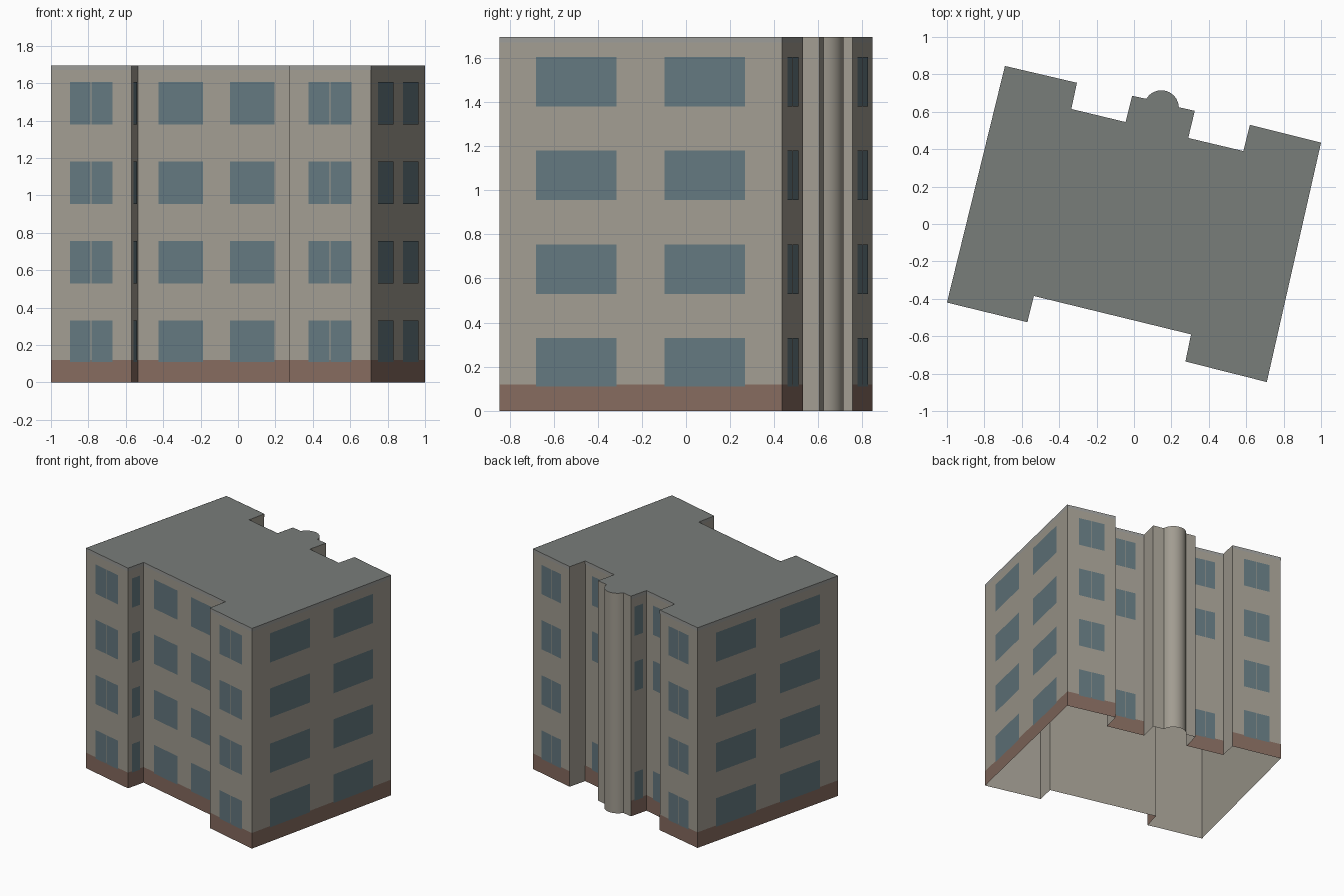
import bpy, bmesh, math
from mathutils import Vector

if "Cube" in bpy.data.objects:
    bpy.data.objects.remove(bpy.data.objects["Cube"])

HEIGHT = 1.695
FLOORS = [(0.11, 0.33), (0.53, 0.755), (0.955, 1.18), (1.38, 1.605)]
UPPER = [FLOORS[0], FLOORS[2], FLOORS[3]]      # floors of the back recess windows

# Window spans along a wall (fractions of its length)
WIDE = [(0.13, 0.415), (0.585, 0.87)]
SPLIT = [(0.235, 0.493), (0.507, 0.765)]

# Footprint corners, counter-clockwise: x, y, windows on the wall that starts
# there, floors having them (None = plain wall without plinth)
front = [
    (-1.0, -0.42, SPLIT, FLOORS), (-0.57, -0.525, SPLIT, FLOORS),
    (-0.535, -0.385, WIDE, FLOORS), (0.305, -0.59, SPLIT, FLOORS),
    (0.275, -0.735, SPLIT, FLOORS), (0.71, -0.845, WIDE, FLOORS),
]
back_right = [
    (1.0, 0.435, SPLIT, FLOORS), (0.62, 0.53, None, None),
    (0.585, 0.39, SPLIT, UPPER), (0.29, 0.46, None, None),
    (0.325, 0.605, None, None),
]
# Rounded stair bay
bay = []
for i in range(11):
    a = math.radians(2 + 147 * i / 10)
    bay.append((0.146 + 0.094 * math.cos(a), 0.621 + 0.094 * math.sin(a), None, None))
back_left = [
    (-0.01, 0.685, SPLIT, UPPER), (-0.045, 0.545, SPLIT, UPPER),
    (-0.335, 0.615, None, None), (-0.305, 0.755, SPLIT, FLOORS),
    (-0.69, 0.845, WIDE, FLOORS),
]
outline = front + back_right + bay + back_left
points = [Vector((p[0], p[1], 0)) for p in outline]
N = len(points)


def material(name, rgb):
    m = bpy.data.materials.new(name)
    m.diffuse_color = (*rgb, 1)
    m.use_nodes = True
    m.node_tree.nodes["Principled BSDF"].inputs["Base Color"].default_value = m.diffuse_color
    return m


def make_object(name, bm, mat):
    mesh = bpy.data.meshes.new(name)
    bm.to_mesh(mesh)
    bm.free()
    mesh.materials.append(mat)
    ob = bpy.data.objects.new(name, mesh)
    bpy.context.collection.objects.link(ob)
    return ob


def panel(bm, i, u0, u1, z0, z1, gap):
    """Upright rectangle lying just outside wall i."""
    a, b = points[i], points[(i + 1) % N]
    d = b - a
    out = Vector((d.y, -d.x, 0)).normalized() * gap
    corners = [(u0, z0), (u1, z0), (u1, z1), (u0, z1)]
    bm.faces.new([bm.verts.new(a + d * u + out + Vector((0, 0, z))) for u, z in corners])


# Outer walls, open underneath
bm = bmesh.new()
low = [bm.verts.new(p) for p in points]
high = [bm.verts.new(p + Vector((0, 0, HEIGHT))) for p in points]
for i in range(N):
    j = (i + 1) % N
    bm.faces.new((low[i], low[j], high[j], high[i]))
walls = make_object("walls", bm, material("plaster", (0.36, 0.335, 0.285)))
bpy.context.view_layer.objects.active = walls
walls.select_set(True)
bpy.ops.object.shade_smooth_by_angle(angle=math.radians(25))

# Flat roof
bm = bmesh.new()
bm.faces.new([bm.verts.new(p + Vector((0, 0, HEIGHT))) for p in points])
make_object("roof", bm, material("roof_grey", (0.19, 0.205, 0.195)))

# Plinth, cornice strip and window panes on the detailed walls
plinth, cornice, panes = bmesh.new(), bmesh.new(), bmesh.new()
for i, (x, y, spans, floors) in enumerate(outline):
    if spans is None:
        continue
    panel(plinth, i, 0, 1, 0, 0.12, 0.001)
    panel(cornice, i, 0, 1, 1.67, HEIGHT, 0.001)
    for z0, z1 in floors:
        for u0, u1 in spans:
            panel(panes, i, u0, u1, z0, z1, 0.002)
make_object("plinth", plinth, material("brown_stone", (0.235, 0.147, 0.114)))
make_object("cornice_strip", cornice, material("pale_grey", (0.33, 0.33, 0.315)))
make_object("window_panes", panes, material("blue_glass", (0.127, 0.188, 0.212)))
